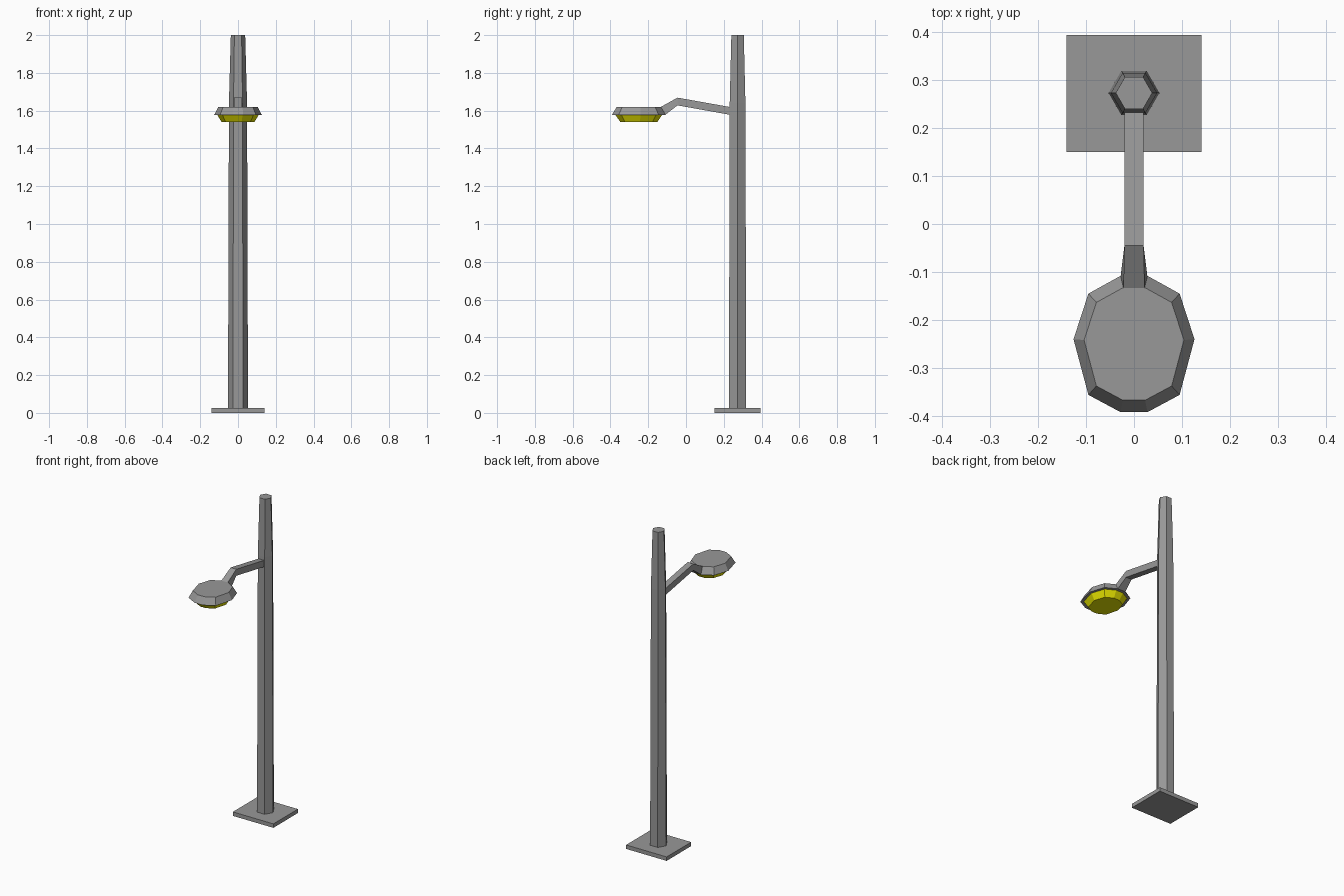
import bpy, bmesh, math

if "Cube" in bpy.data.objects:
    bpy.data.objects.remove(bpy.data.objects["Cube"])

GREY = (0.316, 0.316, 0.316, 1)
YELLOW = (0.8, 0.78, 0.0, 1)


def loft(name, rings, color=GREY):
    """Skin a closed solid through rings with equal point counts."""
    bm = bmesh.new()
    loops = [[bm.verts.new(p) for p in ring] for ring in rings]
    for a, b in zip(loops, loops[1:]):
        n = len(a)
        for i in range(n):
            j = (i + 1) % n
            bm.faces.new((a[i], a[j], b[j], b[i]))
    bm.faces.new(list(reversed(loops[0])))
    bm.faces.new(loops[-1])
    bmesh.ops.recalc_face_normals(bm, faces=bm.faces)
    mesh = bpy.data.meshes.new(name)
    bm.to_mesh(mesh)
    bm.free()
    obj = bpy.data.objects.new(name, mesh)
    bpy.context.collection.objects.link(obj)
    mat = bpy.data.materials.new(name)
    mat.diffuse_color = color
    mat.use_nodes = True
    mat.node_tree.nodes["Principled BSDF"].inputs["Base Color"].default_value = mat.diffuse_color
    mesh.materials.append(mat)
    return obj


def hexagon(r, z, cy=0.273):
    return [(r * math.cos(i * math.pi / 3), cy + r * math.sin(i * math.pi / 3), z)
            for i in range(6)]


# Half outline of the ten-sided lamp head, mirrored across x
half = [(0.028, -0.108), (0.095, -0.145), (0.126, -0.24), (0.095, -0.356), (0.028, -0.392)]
outline = half + [(-x, y) for x, y in reversed(half)]


def head_ring(s, z, cy=-0.25):
    return [(x * s, cy + (y - cy) * s, z) for x, y in outline]


def arm_section(y_low, z_low, w_low, y_top, z_top, w_top):
    return [(-w_low, y_low, z_low), (w_low, y_low, z_low),
            (w_top, y_top, z_top), (-w_top, y_top, z_top)]


# Base plate
loft("base_plate", [[(-0.141, 0.15, z), (0.141, 0.15, z), (0.141, 0.394, z), (-0.141, 0.394, z)]
                    for z in (0, 0.025)])

# Tapered hexagonal pole
loft("pole", [hexagon(0.053, 0.02), hexagon(0.048, 1.64), hexagon(0.038, 2.0)])

# Bent arm from lamp head to pole
loft("arm", [arm_section(-0.11, 1.578, 0.028, -0.133, 1.62, 0.022),
             arm_section(-0.045, 1.628, 0.02, -0.045, 1.669, 0.02),
             arm_section(0.24, 1.577, 0.02, 0.24, 1.618, 0.02)])

# Lamp housing and yellow lens below it
loft("lamp_housing", [head_ring(1.0, 1.578), head_ring(0.825, 1.62)])
loft("lamp_lens", [head_ring(0.69, 1.54), head_ring(0.87, 1.578)], YELLOW)
